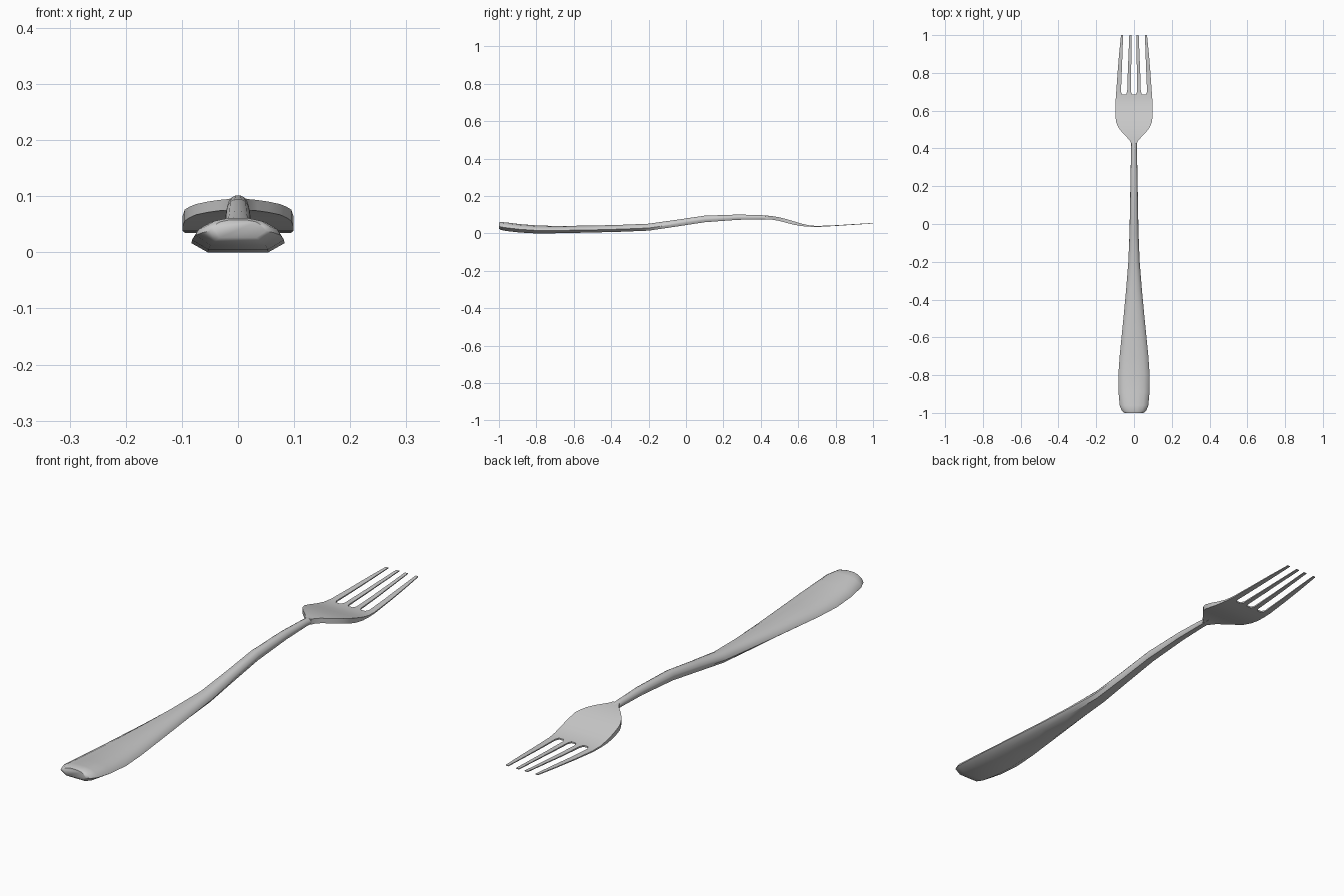
import bpy, bmesh, math

if "Cube" in bpy.data.objects:
    bpy.data.objects.remove(bpy.data.objects["Cube"])

def lerp_table(table, y):
    """Interpolate the rows (y, a, b, ...) at y."""
    for r0, r1 in zip(table, table[1:]):
        if y <= r1[0]:
            t = max(0, (y - r0[0]) / (r1[0] - r0[0]))
            return [a + (b - a) * t for a, b in zip(r0[1:], r1[1:])]
    return list(table[-1][1:])

def finish(bm, name, angle):
    bmesh.ops.recalc_face_normals(bm, faces=bm.faces)
    me = bpy.data.meshes.new(name)
    bm.to_mesh(me)
    bm.free()
    ob = bpy.data.objects.new(name, me)
    bpy.context.collection.objects.link(ob)
    bpy.ops.object.select_all(action='DESELECT')
    ob.select_set(True)
    bpy.context.view_layer.objects.active = ob
    bpy.ops.object.shade_smooth_by_angle(angle=math.radians(angle))
    return ob

# Handle: flat-bottomed, domed section lofted along y (y, half width, bottom, top)
stations = [
    (-1.0, .050, .026, .058), (-.99, .064, .019, .061), (-.96, .076, .013, .059),
    (-.89, .082, .005, .050), (-.80, .083, .000, .043), (-.70, .076, .001, .040),
    (-.50, .056, .005, .042), (-.35, .042, .009, .046), (-.20, .030, .015, .052),
    (-.05, .024, .037, .073), (.10, .021, .060, .095), (.28, .018, .073, .101),
    (.40, .015, .075, .098), (.44, .015, .074, .095), (.47, .018, .073, .086)]
half = [(.65, 0), (1, .38), (.92, .62), (.65, .88), (.28, 1)]
section = half + [(-x, z) for x, z in reversed(half)]

bm = bmesh.new()
rings = [[bm.verts.new((sx * w, y, lo + sz * (hi - lo))) for sx, sz in section]
         for y, w, lo, hi in stations]
n = len(section)
for a, b in zip(rings, rings[1:]):
    for i in range(n):
        bm.faces.new((a[i], a[(i + 1) % n], b[(i + 1) % n], b[i]))
bm.faces.new(rings[0])
bm.faces.new(rings[-1])
finish(bm, "handle", 45)

# Head heights along y: bottom and top of the curved sheet
heights = [(.42, .075, .096), (.46, .074, .093), (.50, .067, .086), (.54, .056, .076),
           (.58, .046, .064), (.62, .039, .052), (.66, .036, .043), (.70, .0345, .040),
           (.80, .040, .044), (1.0, .053, .056)]
# Outline of the solid part (y, half width)
outline = [(.425, .014), (.44, .021), (.455, .034), (.475, .054), (.50, .075), (.52, .087),
           (.54, .095), (.58, .099), (.62, .099), (.66, .097), (.685, .095)]
cols = [.010, .026, .043, .062, .095]
# Four tines: x edges by y, with rounded slot roots
tines = [
    (.685, .010, .043, .062, .095), (.70, .016, .036, .069, .094),
    (.80, .015, .033, .065, .087), (.90, .014, .029, .061, .079),
    (1.0, .012, .025, .058, .069)]

bm = bmesh.new()
full = [-c for c in reversed(cols)] + cols
rows = [[bm.verts.new((c * w / .095, y, 0)) for c in full] for y, w in outline]
for a, b in zip(rows, rows[1:]):
    for i in range(len(full) - 1):
        bm.faces.new((a[i], a[i + 1], b[i + 1], b[i]))
for s in (-1, 1):
    for inner, outer in ((1, 2), (3, 4)):
        strip = [[bm.verts.new((s * r[k], r[0], 0)) for k in (inner, outer)] for r in tines]
        if inner == 1:  # keep the middle root vertex shared
            strip[0].insert(1, bm.verts.new((s * .026, tines[0][0], 0)))
            p, q = strip[0], strip[1]
            bm.faces.new((p[0], p[1], p[2], q[1], q[0]))
            strip = strip[1:]
        for a, b in zip(strip, strip[1:]):
            bm.faces.new((a[0], a[1], b[1], b[0]))
bmesh.ops.remove_doubles(bm, verts=bm.verts, dist=.0005)
# Thicken the flat pattern and bend both skins to the side profile
ext = bmesh.ops.extrude_face_region(bm, geom=list(bm.faces), use_keep_orig=True)
upper = {e for e in ext['geom'] if isinstance(e, bmesh.types.BMVert)}
for v in bm.verts:
    lo, hi = lerp_table(heights, v.co.y)
    v.co.z = hi if v in upper else lo
finish(bm, "fork_head", 35)
